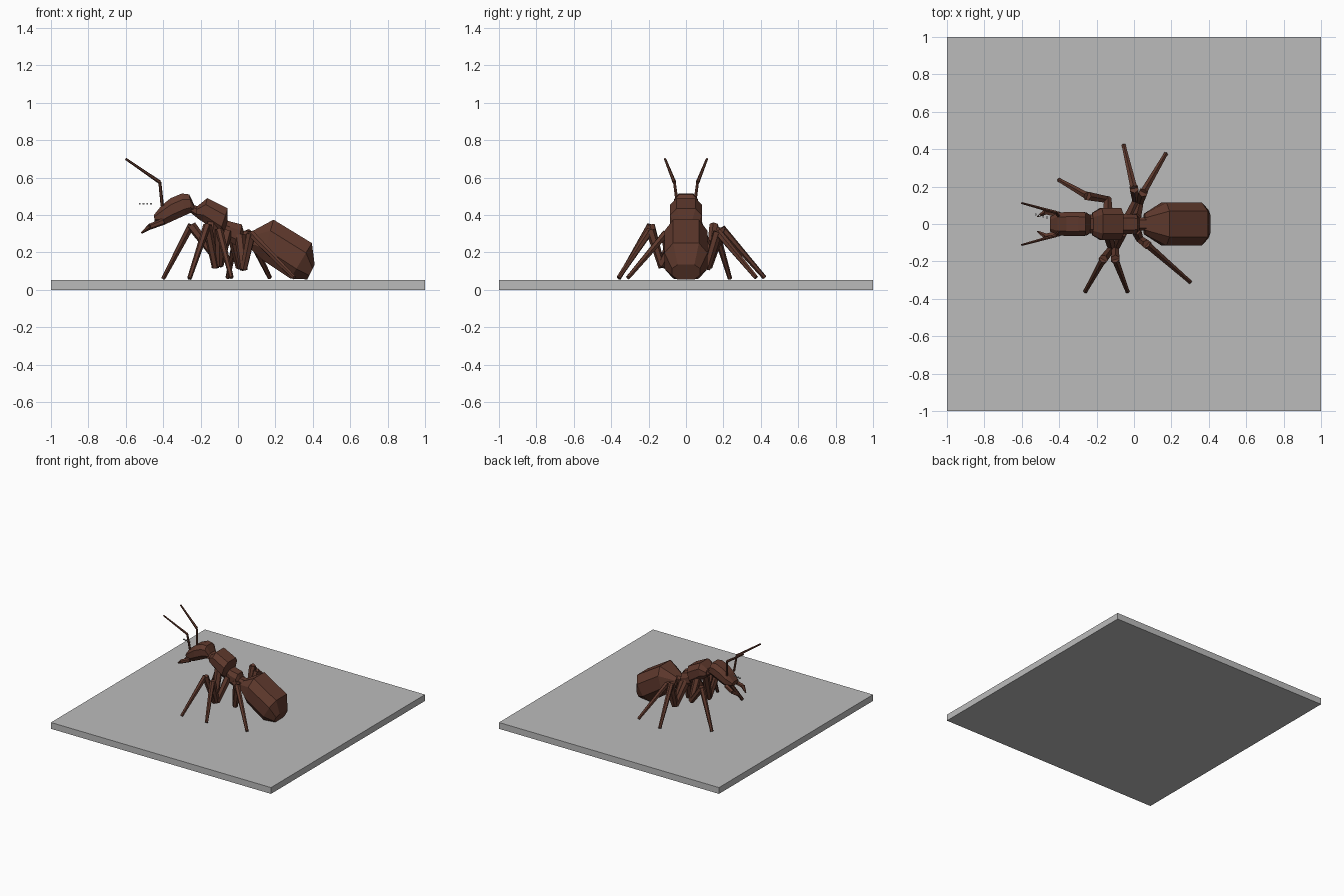
import bpy
import bmesh
from mathutils import Vector

cube = bpy.data.objects.get("Cube")
if cube:
    bpy.data.objects.remove(cube, do_unlink=True)


def make_material(name, rgb):
    m = bpy.data.materials.new(name)
    m.use_nodes = True
    m.diffuse_color = (*rgb, 1)
    bsdf = m.node_tree.nodes["Principled BSDF"]
    bsdf.inputs["Base Color"].default_value = (*rgb, 1)
    bsdf.inputs["Roughness"].default_value = 0.8
    return m


BROWN = make_material("chestnut brown", (0.115, 0.041, 0.026))
GREY = make_material("stone grey", (0.5, 0.5, 0.5))


def finish(bm, name, mat):
    bmesh.ops.recalc_face_normals(bm, faces=bm.faces)
    mesh = bpy.data.meshes.new(name)
    bm.to_mesh(mesh)
    bm.free()
    mesh.materials.append(mat)
    obj = bpy.data.objects.new(name, mesh)
    bpy.context.collection.objects.link(obj)
    return obj


def skin(bm, rings):
    """Bridge successive vertex rings and cap both ends."""
    n = len(rings[0])
    for a, b in zip(rings, rings[1:]):
        for i in range(n):
            j = (i + 1) % n
            bm.faces.new((a[i], a[j], b[j], b[i]))
    bm.faces.new(rings[0])
    bm.faces.new(rings[-1])


# Octagonal section: (sideways, upward) factors
OCTAGON = [(0.6, 1), (1, 0.45), (1, -0.45), (0.6, -1),
           (-0.6, -1), (-1, -0.45), (-1, 0.45), (-0.6, 1)]


def body_part(name, sections):
    """Each section is top x, top z, bottom x, bottom z, half width."""
    bm = bmesh.new()
    rings = []
    for tx, tz, bx, bz, w in sections:
        top, bottom = Vector((tx, 0, tz)), Vector((bx, 0, bz))
        mid, up = (top + bottom) / 2, (top - bottom) / 2
        rings.append([bm.verts.new(mid + up * v + Vector((0, w * u, 0)))
                      for u, v in OCTAGON])
    skin(bm, rings)
    return finish(bm, name, BROWN)


def limb(name, segments):
    """Tapered six-sided segments: start, end, start radius, end radius."""
    bm = bmesh.new()
    for a, b, r1, r2 in segments:
        a, b = Vector(a), Vector(b)
        d = b - a
        place = d.to_track_quat("Z", "Y").to_matrix().to_4x4()
        place.translation = (a + b) / 2
        bmesh.ops.create_cone(bm, cap_ends=True, segments=6, radius1=r1,
                              radius2=r2, depth=d.length, matrix=place)
    return finish(bm, name, BROWN)


def box(name, center, size, mat):
    bm = bmesh.new()
    bmesh.ops.create_cube(bm, size=1)
    bmesh.ops.scale(bm, vec=size, verts=bm.verts)
    bmesh.ops.translate(bm, vec=center, verts=bm.verts)
    return finish(bm, name, mat)


# Ground slab
box("base_slab", (0, 0, 0.026), (2, 2, 0.052), GREY)

# Body
body_part("head", [
    (-0.45, 0.40, -0.445, 0.365, 0.04),
    (-0.41, 0.45, -0.39, 0.35, 0.06),
    (-0.36, 0.49, -0.35, 0.368, 0.065),
    (-0.30, 0.515, -0.28, 0.40, 0.065),
    (-0.26, 0.51, -0.25, 0.413, 0.062),
    (-0.23, 0.445, -0.235, 0.42, 0.045)])
body_part("neck", [(-0.26, 0.46, -0.25, 0.41, 0.05),
                   (-0.19, 0.44, -0.20, 0.37, 0.05)])
body_part("thorax", [
    (-0.22, 0.445, -0.225, 0.39, 0.06),
    (-0.165, 0.49, -0.19, 0.365, 0.085),
    (-0.055, 0.435, -0.10, 0.30, 0.085),
    (-0.055, 0.37, -0.08, 0.29, 0.055)])
body_part("waist", [
    (-0.09, 0.38, -0.10, 0.29, 0.05),
    (-0.04, 0.365, -0.05, 0.26, 0.055),
    (0.02, 0.35, 0.00, 0.23, 0.05),
    (0.03, 0.315, 0.02, 0.25, 0.035),
    (0.08, 0.31, 0.07, 0.24, 0.035)])
body_part("abdomen", [
    (0.06, 0.305, 0.05, 0.235, 0.055),
    (0.19, 0.375, 0.13, 0.16, 0.115),
    (0.395, 0.25, 0.28, 0.06, 0.115),
    (0.41, 0.135, 0.37, 0.056, 0.075)])

# Legs: hip, low joint, knee and foot
LEGS = {
    "left_front_leg": [(-0.14, 0.05, 0.37), (-0.14, 0.13, 0.20),
                       (-0.25, 0.15, 0.345), (-0.40, 0.235, 0.06)],
    "left_middle_leg": [(-0.03, 0.03, 0.30), (0.01, 0.12, 0.12),
                        (0.00, 0.19, 0.33), (-0.055, 0.42, 0.065)],
    "left_hind_leg": [(0.01, 0.03, 0.29), (0.03, 0.11, 0.11),
                      (0.05, 0.17, 0.31), (0.17, 0.375, 0.065)],
    "right_front_leg": [(-0.14, -0.05, 0.36), (-0.12, -0.13, 0.12),
                        (-0.165, -0.19, 0.345), (-0.26, -0.36, 0.06)],
    "right_middle_leg": [(-0.06, -0.04, 0.31), (-0.10, -0.13, 0.13),
                         (-0.10, -0.19, 0.32), (-0.035, -0.36, 0.065)],
    "right_hind_leg": [(0.01, -0.03, 0.29), (0.03, -0.08, 0.11),
                       (0.07, -0.11, 0.30), (0.30, -0.31, 0.065)],
}
for name, (hip, low, knee, foot) in LEGS.items():
    limb(name, [(hip, low, 0.03, 0.022), (low, knee, 0.02, 0.026),
                (knee, foot, 0.021, 0.012)])

# Antennae and jaws, one on each side
for side, s in (("left", 1), ("right", -1)):
    elbow = (-0.418, 0.062 * s, 0.575)
    limb(side + "_antenna", [
        ((-0.405, 0.045 * s, 0.45), elbow, 0.009, 0.008),
        (elbow, (-0.60, 0.112 * s, 0.70), 0.01, 0.006)])
    bend = (-0.47, 0.066 * s, 0.338)
    limb(side + "_jaw", [
        ((-0.40, 0.05 * s, 0.365), bend, 0.018, 0.016),
        (bend, (-0.515, 0.04 * s, 0.305), 0.016, 0.005)])

# Loose specks beside the face
for i in range(4):
    box("speck_%d" % (i + 1), (-0.525 + 0.02 * i, 0.05 - 0.005 * i, 0.46),
        (0.01, 0.01, 0.008), GREY)
